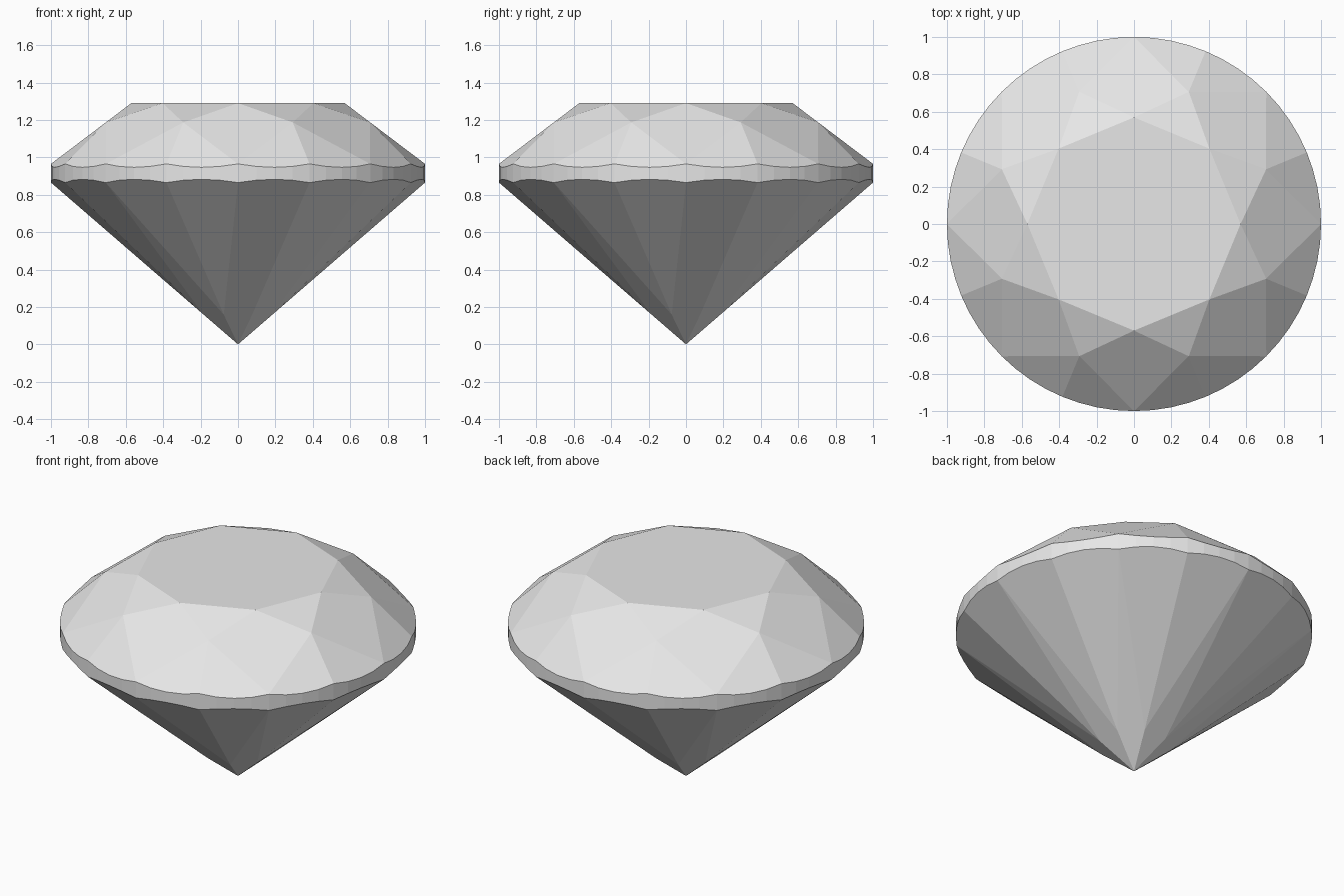
import bpy
import bmesh
from math import cos, sin, pi
from mathutils import Vector

cube = bpy.data.objects.get("Cube")
if cube:
    bpy.data.objects.remove(cube, do_unlink=True)

# Proportions of the round brilliant cut
TABLE_R, TABLE_Z = 0.57, 1.29
STAR_R = 0.765
GIRDLE_TOP, GIRDLE_LOW = 0.965, 0.865
LOWER_R = 0.2
HALF = pi / 8          # angle between girdle corners
STEPS = 4              # girdle segments per corner span
CENTRE = Vector((0, 0, 0.9))

mat = bpy.data.materials.new("pale grey gem")
mat.use_nodes = True
mat.diffuse_color = (0.8, 0.8, 0.8, 1)
mat.node_tree.nodes["Principled BSDF"].inputs["Base Color"].default_value = (0.8, 0.8, 0.8, 1)


def polar(r, corner, z):
    a = corner * HALF
    return Vector((r * cos(a), r * sin(a), z))


# Heights that keep the kite facets flat
crown_slope = (TABLE_Z - GIRDLE_TOP) / (1 - TABLE_R)
STAR_Z = GIRDLE_TOP + crown_slope * (1 - STAR_R * cos(HALF))
LOWER_Z = GIRDLE_LOW * LOWER_R * cos(HALF)


def scallop(inner, corner, z):
    """Arc where the plane through inner and two girdle corners cuts the girdle."""
    a, b = polar(1, corner, z), polar(1, corner + 1, z)
    n = (b - a).cross(inner - a)
    arc = []
    for i in range(STEPS + 1):
        p = polar(1, corner + i / STEPS, z)
        p.z = a.z - (n.x * (p.x - a.x) + n.y * (p.y - a.y)) / n.z
        arc.append(p)
    return arc


def make_part(name, faces):
    bm = bmesh.new()
    for pts in faces:
        f = bm.faces.new([bm.verts.new(p) for p in pts])
        f.normal_update()
        if f.normal.dot(f.calc_center_median() - CENTRE) < 0:
            f.normal_flip()
    bmesh.ops.remove_doubles(bm, verts=bm.verts, dist=0.0001)
    mesh = bpy.data.meshes.new(name)
    bm.to_mesh(mesh)
    bm.free()
    mesh.materials.append(mat)
    bpy.context.collection.objects.link(bpy.data.objects.new(name, mesh))


# Flat octagonal table on top
crown = [[polar(TABLE_R, c, TABLE_Z) for c in range(0, 16, 2)]]
girdle, pavilion = [], []
culet = Vector((0, 0, 0))

for c in range(0, 16, 2):
    table = polar(TABLE_R, c, TABLE_Z)
    star_a, star_b = polar(STAR_R, c - 1, STAR_Z), polar(STAR_R, c + 1, STAR_Z)
    low_a, low_b = polar(LOWER_R, c - 1, LOWER_Z), polar(LOWER_R, c + 1, LOWER_Z)
    # Kite and star facets of the crown, kite facets of the pavilion
    crown.append([table, star_a, polar(1, c, GIRDLE_TOP), star_b])
    crown.append([table, star_b, polar(TABLE_R, c + 2, TABLE_Z)])
    pavilion.append([culet, low_a, polar(1, c, GIRDLE_LOW), low_b])
    # Paired facets that scallop the girdle from above and below
    for corner in (c, c + 1):
        upper = scallop(star_b, corner, GIRDLE_TOP)
        lower = scallop(low_b, corner, GIRDLE_LOW)
        crown.append([star_b] + upper)
        pavilion.append([low_b] + lower)
        for i in range(STEPS):
            girdle.append([lower[i], lower[i + 1], upper[i + 1], upper[i]])

make_part("crown", crown)
make_part("girdle", girdle)
make_part("pavilion", pavilion)
